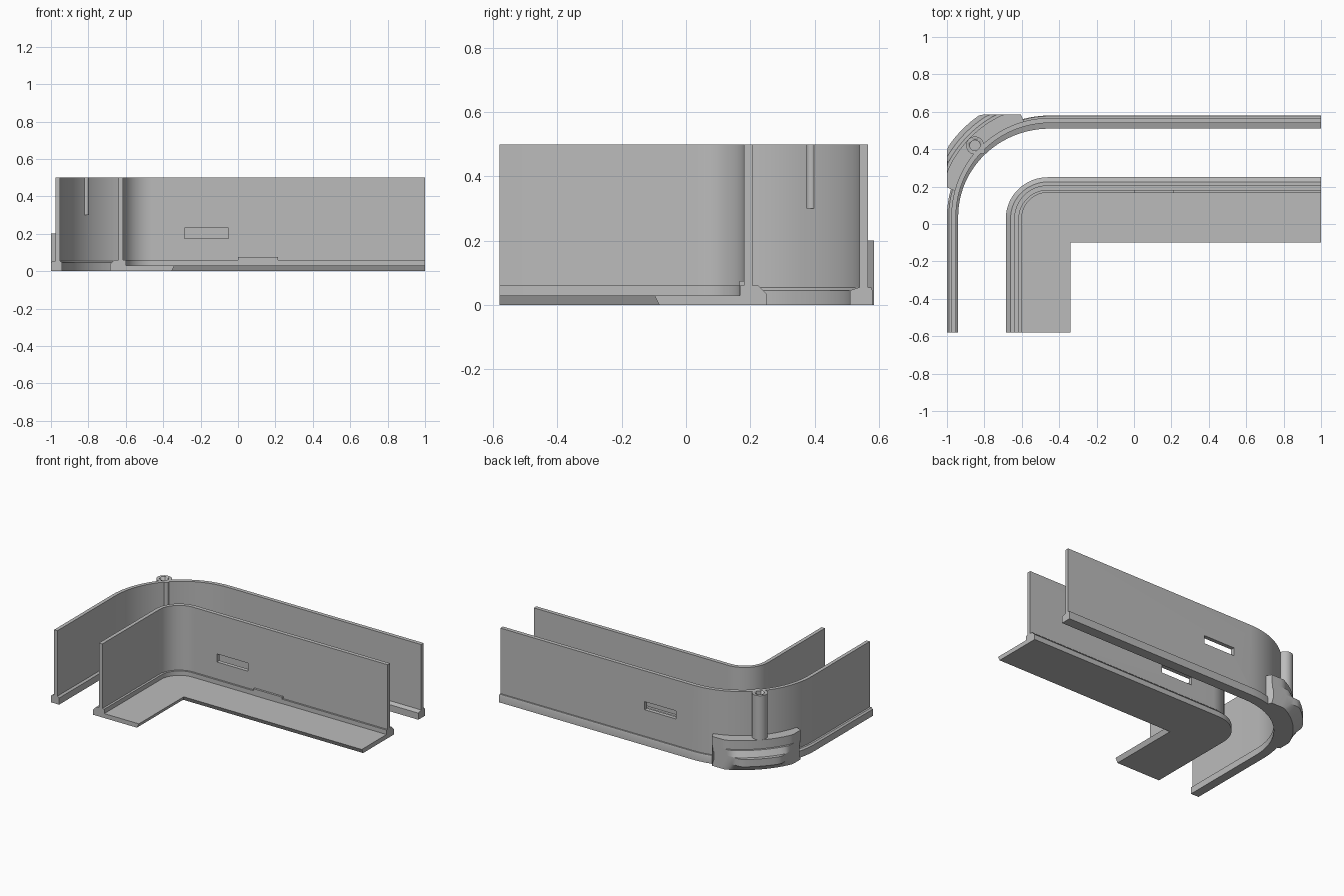
import bpy, bmesh, math

if "Cube" in bpy.data.objects:
    bpy.data.objects.remove(bpy.data.objects["Cube"])

grey = bpy.data.materials.new("light_grey")
grey.diffuse_color = (0.5, 0.5, 0.5, 1)
grey.use_nodes = True
grey.node_tree.nodes["Principled BSDF"].inputs["Base Color"].default_value = grey.diffuse_color
STEPS = 24
OUTER_C, INNER_C = (-0.45, 0.04), (-0.46, 0.03)


def make(name, bm, smooth=True):
    bmesh.ops.remove_doubles(bm, verts=bm.verts, dist=1e-5)
    bmesh.ops.recalc_face_normals(bm, faces=bm.faces)
    mesh = bpy.data.meshes.new(name)
    bm.to_mesh(mesh)
    bm.free()
    ob = bpy.data.objects.new(name, mesh)
    bpy.context.collection.objects.link(ob)
    mesh.materials.append(grey)
    if smooth:
        bpy.ops.object.select_all(action='DESELECT')
        ob.select_set(True)
        bpy.context.view_layer.objects.active = ob
        bpy.ops.object.shade_smooth_by_angle(angle=math.radians(30))
    return ob


def loft(name, rails):
    """Skin a closed cross-section whose points each follow their own rail."""
    bm = bmesh.new()
    rows = [[bm.verts.new(p) for p in rail] for rail in rails]
    n = len(rows)
    for i in range(n):
        a, b = rows[i], rows[(i + 1) % n]
        for j in range(len(a) - 1):
            bm.faces.new((a[j], a[j + 1], b[j + 1], b[j]))
    bm.faces.new([r[0] for r in rows])
    bm.faces.new([r[-1] for r in rows][::-1])
    return make(name, bm)


def l_rail(x, y, z, c):
    """L-shaped rail: side leg at x, rounded corner around c, back leg at y."""
    pts = [(x, -0.58, z)]
    for i in range(STEPS + 1):
        t = math.pi / 2 * i / STEPS
        if x > c[0]:
            pts.append((x, y, z))
        else:
            pts.append((c[0] - (c[0] - x) * math.cos(t), c[1] + (y - c[1]) * math.sin(t), z))
    return pts + [(1, y, z)]


def box(name, lo, hi):
    bm = bmesh.new()
    bmesh.ops.create_cube(bm, size=1)
    for v in bm.verts:
        v.co = [(a + b) / 2 + c * (b - a) for a, b, c in zip(lo, hi, v.co)]
    return make(name, bm, False)


def cylinder(name, x, y, r, z0, z1):
    bm = bmesh.new()
    bmesh.ops.create_cone(bm, cap_ends=True, segments=24, radius1=r, radius2=r, depth=z1 - z0)
    bmesh.ops.translate(bm, verts=bm.verts, vec=(x, y, (z0 + z1) / 2))
    return make(name, bm)


def cut(target, cutter):
    cutter.hide_render = True
    cutter.hide_viewport = True
    m = target.modifiers.new("cut", 'BOOLEAN')
    m.operation, m.solver, m.object = 'DIFFERENCE', 'EXACT', cutter


# outer wall with its foot
outer = loft("outer_wall", [l_rail(*p, OUTER_C) for p in (
    (-1.0, 0.58, 0), (-1.0, 0.58, 0.045), (-0.99, 0.577, 0.055), (-0.977, 0.567, 0.055),
    (-0.977, 0.567, 0.5), (-0.952, 0.54, 0.5), (-0.952, 0.54, 0.055),
    (-0.94, 0.51, 0.045), (-0.94, 0.51, 0))])

# inner wall with its foot, step and floor flange
inner = loft("inner_wall_and_floor", [l_rail(*p, INNER_C) for p in (
    (-0.685, 0.25, 0), (-0.685, 0.25, 0.035), (-0.66, 0.225, 0.06), (-0.64, 0.207, 0.06),
    (-0.64, 0.207, 0.5), (-0.615, 0.18, 0.5), (-0.615, 0.18, 0.06), (-0.60, 0.168, 0.06),
    (-0.60, 0.168, 0.03), (-0.34, -0.098, 0.03), (-0.355, -0.083, 0))])

# window slots through both walls
cut(inner, box("inner_slot_cutter", (-0.285, 0.1, 0.175), (-0.05, 0.3, 0.23)))
cut(outer, box("outer_slot_cutter", (-0.32, 0.45, 0.235), (-0.085, 0.65, 0.29)))

# small tab on the inner step
box("step_tab", (0, 0.166, 0.03), (0.215, 0.185, 0.075))


# corner block, trimmed flush with the two outer sides
def arc_rail(r, z):
    pts = []
    for i in range(STEPS + 1):
        t = math.radians(105 + 60 * i / STEPS)
        pts.append((max(-1, OUTER_C[0] + r * math.cos(t)),
                    min(0.585, OUTER_C[1] + r * math.sin(t)), z))
    return pts


loft("corner_block", [arc_rail(*p) for p in (
    (0.515, 0), (0.60, 0), (0.66, 0.05), (0.66, 0.10), (0.635, 0.10), (0.615, 0.14),
    (0.60, 0.14), (0.60, 0.2), (0.515, 0.2))])

# screw post in the corner, with bore and inner rib
post = cylinder("corner_post", -0.85, 0.42, 0.048, 0.1, 0.5)
cut(post, cylinder("post_bore_cutter", -0.85, 0.42, 0.028, 0.3, 0.6))
cylinder("corner_rib", -0.812, 0.39, 0.015, 0.3, 0.5)
